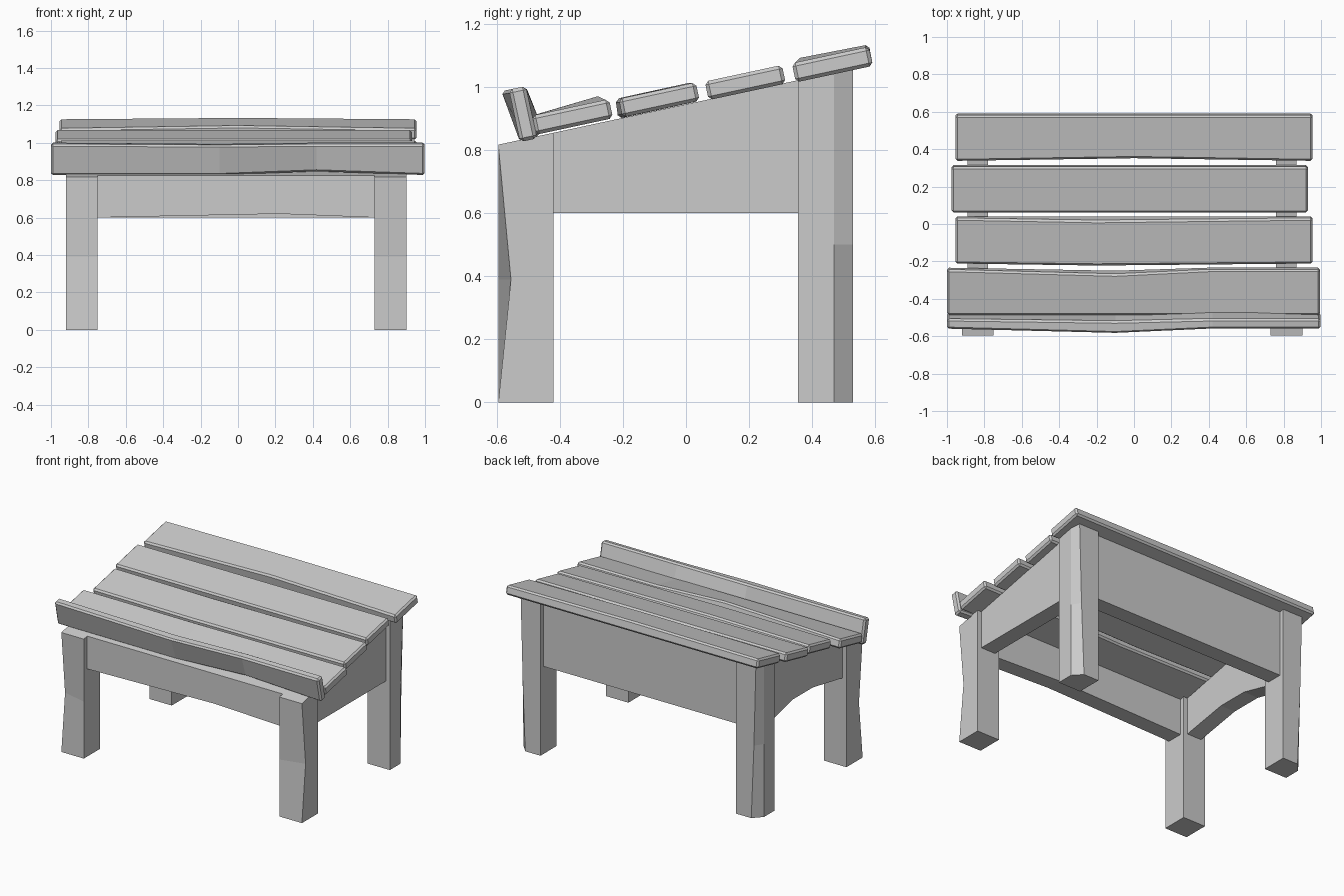
import bpy, bmesh, math
from mathutils import Vector

if "Cube" in bpy.data.objects:
    bpy.data.objects.remove(bpy.data.objects["Cube"])

TILT = math.atan(0.215)
CX = -0.01  # frame centre line


def top_z(y):
    return 0.945 + 0.215 * y


def loft(name, rings, bevel=0):
    bm = bmesh.new()
    vs = [[bm.verts.new(p) for p in r] for r in rings]
    n = len(rings[0])
    for a, b in zip(vs, vs[1:]):
        for i in range(n):
            j = (i + 1) % n
            bm.faces.new((a[i], a[j], b[j], b[i]))
    bm.faces.new(vs[0])
    bm.faces.new(vs[-1])
    bmesh.ops.recalc_face_normals(bm, faces=bm.faces)
    me = bpy.data.meshes.new(name)
    bm.to_mesh(me)
    bm.free()
    ob = bpy.data.objects.new(name, me)
    bpy.context.collection.objects.link(ob)
    if bevel:
        m = ob.modifiers.new("bevel", 'BEVEL')
        m.width = bevel
        m.segments = 1
        m.limit_method = 'ANGLE'
        m.angle_limit = math.radians(40)
    return ob


def board(name, xs, cy, cz, wide, thick, dents):
    """Tilted plank; dents maps (station, corner) to a (y, z) shift.
    Corners: 0 front low, 1 back low, 2 back high, 3 front high."""
    c, s = math.cos(TILT), math.sin(TILT)
    rings = []
    for k, x in enumerate(xs):
        ring = []
        for i, (a, b) in enumerate(((-1, -1), (1, -1), (1, 1), (-1, 1))):
            u, w = a * wide / 2, b * thick / 2
            dy, dz = dents.get((k, i), (0, 0))
            ring.append(Vector((x, cy + u * c - w * s + dy, cz + u * s + w * c + dz)))
        rings.append(ring)
    return loft(name, rings, 0.011)


# Tilted top slats, front to back
board("front_slat", (-1, -0.1, 0.4, 0.995), -0.36, 0.905, 0.25, 0.062,
      {(1, 2): (-0.025, 0.012), (1, 1): (-0.015, 0)})
board("second_slat", (-0.955, -0.2, 0.955), -0.085, 0.959, 0.25, 0.06,
      {(1, 0): (-0.014, -0.004), (1, 3): (-0.01, 0), (1, 2): (-0.014, 0)})
board("third_slat", (-0.975, 0.93), 0.188, 1.014, 0.25, 0.06, {})
board("back_slat", (-0.955, 0, 0.955), 0.464, 1.071, 0.25, 0.062,
      {(1, 3): (0.015, 0.015), (1, 2): (0, 0.007), (1, 0): (0.012, 0.004)})

# Raised lip along the front
board("front_lip", (-1, -0.1, 0.42, 0.998), -0.517, 0.914, 0.055, 0.17,
      {(1, 3): (-0.024, -0.004), (1, 2): (-0.012, -0.008),
       (2, 1): (0.022, 0.02), (2, 0): (0.01, 0.02)})

# Legs, mirrored about the frame centre
for side, label in ((-1, "left"), (1, "right")):
    xo, xi = CX + side * 0.91, CX + side * 0.74

    f = [(xi, -0.42), (xi, -0.595), (xo, -0.595), (xo, -0.42)]
    mid = [(x, y + (0.04 if i == 2 else 0)) for i, (x, y) in enumerate(f)]
    loft(label + "_front_leg", [[(x, y, 0) for x, y in f],
                                [(x, y, 0.39) for x, y in mid],
                                [(x, y, top_z(y)) for x, y in f]])

    def back_ring(cut):
        return [(xi, 0.355), (xo, 0.355), (xo, 0.47), (xo - side * cut, 0.53), (xi, 0.53)]
    loft(label + "_back_leg", [[(x, y, 0) for x, y in back_ring(0.055)],
                               [(x, y, 0.5) for x, y in back_ring(0.035)],
                               [(x, y, top_z(y)) for x, y in back_ring(0.02)]])

    # Sloped side rails; the left one is arched underneath
    ra, rb = CX + side * 0.88, CX + side * 0.77
    arch = 0.06 if side < 0 else 0
    loft(label + "_rail", [[(ra, y, z), (rb, y, z), (rb, y, top_z(y)), (ra, y, top_z(y))]
                           for y, z in ((-0.43, 0.6), (-0.1, 0.6 + arch), (0.12, 0.6 + arch), (0.365, 0.6))])

# Front and back rails
for name, y0, y1, sag in (("front_rail", -0.56, -0.45, 0.02), ("back_rail", 0.39, 0.5, 0)):
    loft(name, [[(x, y0, z), (x, y1, z), (x, y1, top_z(y1)), (x, y0, top_z(y0))]
                for x, z in ((CX - 0.75, 0.6), (0.22, 0.6 + sag), (CX + 0.75, 0.6))])
